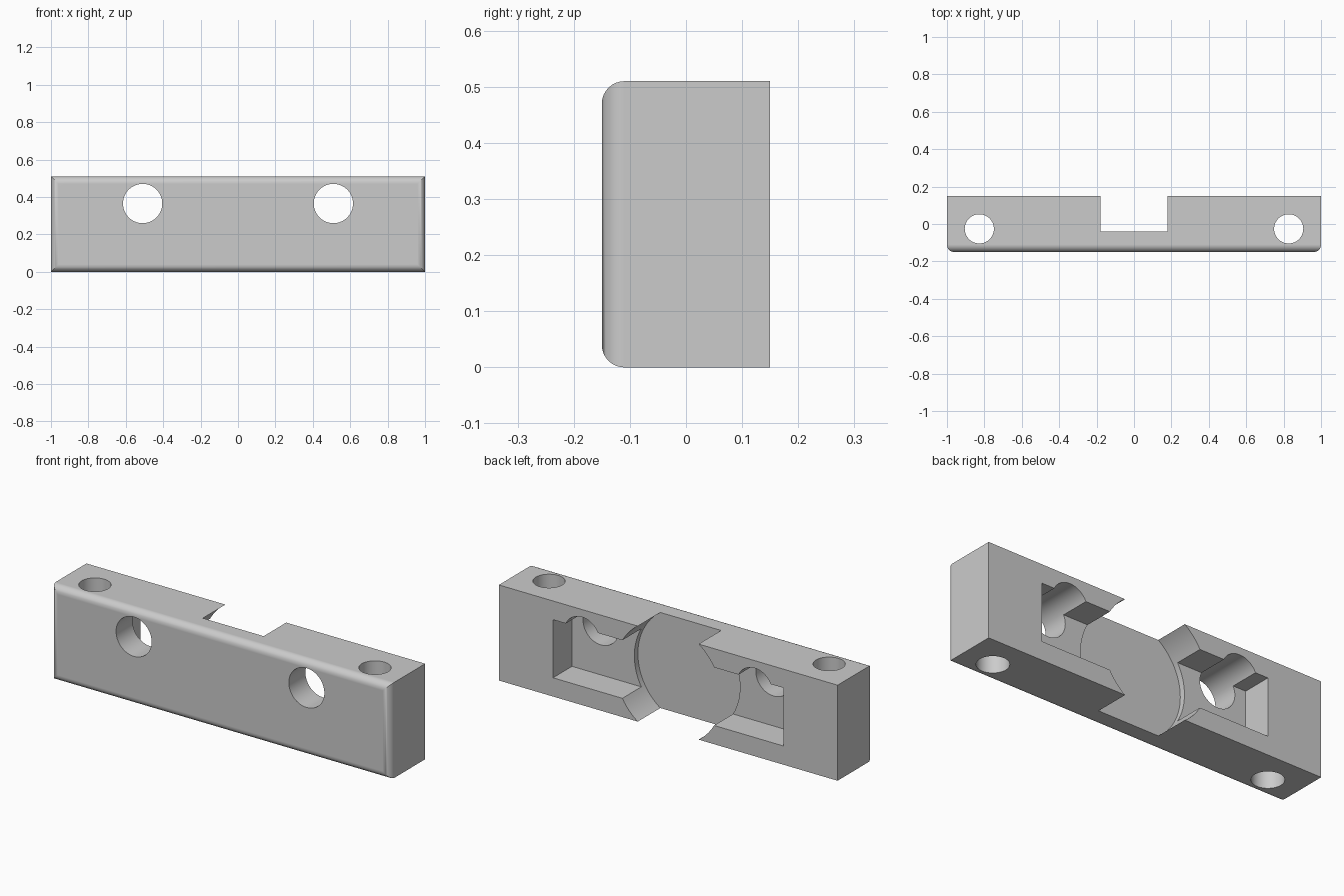
import bpy, bmesh, math
from mathutils import Matrix, Vector

default_cube = bpy.data.objects.get("Cube")
if default_cube:
    bpy.data.objects.remove(default_cube, do_unlink=True)

HEIGHT, DEPTH = 0.51, 0.30
MID_Z, BACK = HEIGHT / 2, DEPTH / 2

grey = bpy.data.materials.new("plain_grey")
grey.use_nodes = True
grey.diffuse_color = (0.6, 0.6, 0.6, 1)
grey.node_tree.nodes["Principled BSDF"].inputs["Base Color"].default_value = (0.6, 0.6, 0.6, 1)


def make_object(name, bm):
    mesh = bpy.data.meshes.new(name)
    bm.to_mesh(mesh)
    bm.free()
    mesh.materials.append(grey)
    obj = bpy.data.objects.new(name, mesh)
    bpy.context.collection.objects.link(obj)
    return obj


def box(low, high):
    low, high = Vector(low), Vector(high)
    bm = bmesh.new()
    bmesh.ops.create_cube(bm, size=1)
    bmesh.ops.scale(bm, vec=high - low, verts=bm.verts)
    bmesh.ops.translate(bm, vec=(low + high) / 2, verts=bm.verts)
    return bm


def cylinder(centre, radius, length, axis, sides=64):
    bm = bmesh.new()
    turn = Matrix.Rotation(math.pi / 2, 4, "X") if axis == "Y" else Matrix()
    bmesh.ops.create_cone(bm, cap_ends=True, segments=sides, radius1=radius, radius2=radius,
                          depth=length, matrix=Matrix.Translation(centre) @ turn)
    return bm


def cut(target, name, bm):
    cutter = make_object(name, bm)
    cutter.hide_render = True
    mod = target.modifiers.new(name, "BOOLEAN")
    mod.operation, mod.solver, mod.object = "DIFFERENCE", "EXACT", cutter
    bpy.ops.object.modifier_apply(modifier=mod.name)
    bpy.data.objects.remove(cutter, do_unlink=True)


# Block with every edge around its front face rounded
bm = box((-1, -BACK, 0), (1, BACK, HEIGHT))
front_edges = [e for e in bm.edges if any(v.co.y < 0 for v in e.verts)]
front_edges = [e for e in front_edges if all(v.co.y < 0 for v in e.verts)]
bmesh.ops.bevel(bm, geom=front_edges, offset=0.04, segments=8, profile=0.5, affect="EDGES")
block = make_object("mounting_block", bm)
bpy.context.view_layer.objects.active = block
block.select_set(True)

# Rear pocket and the deeper round recess across its middle
cut(block, "rear_pocket", box((-0.68, -0.01, 0.10), (0.68, 0.3, 0.41)))
cut(block, "round_recess", cylinder((0, 0.13, MID_Z), 0.312, 0.34, "Y", 96))

# Mirrored through holes
for side in (-1, 1):
    cut(block, "front_hole", cylinder((side * 0.51, 0, 0.365), 0.105, 1, "Y"))
    cut(block, "vertical_hole", cylinder((side * 0.827, -0.026, MID_Z), 0.078, 1, "Z"))

# Smooth curves with crisp edges and flat large faces
bpy.ops.object.shade_smooth_by_angle(angle=math.radians(30))
weighted = block.modifiers.new("even_shading", "WEIGHTED_NORMAL")
weighted.keep_sharp = True
